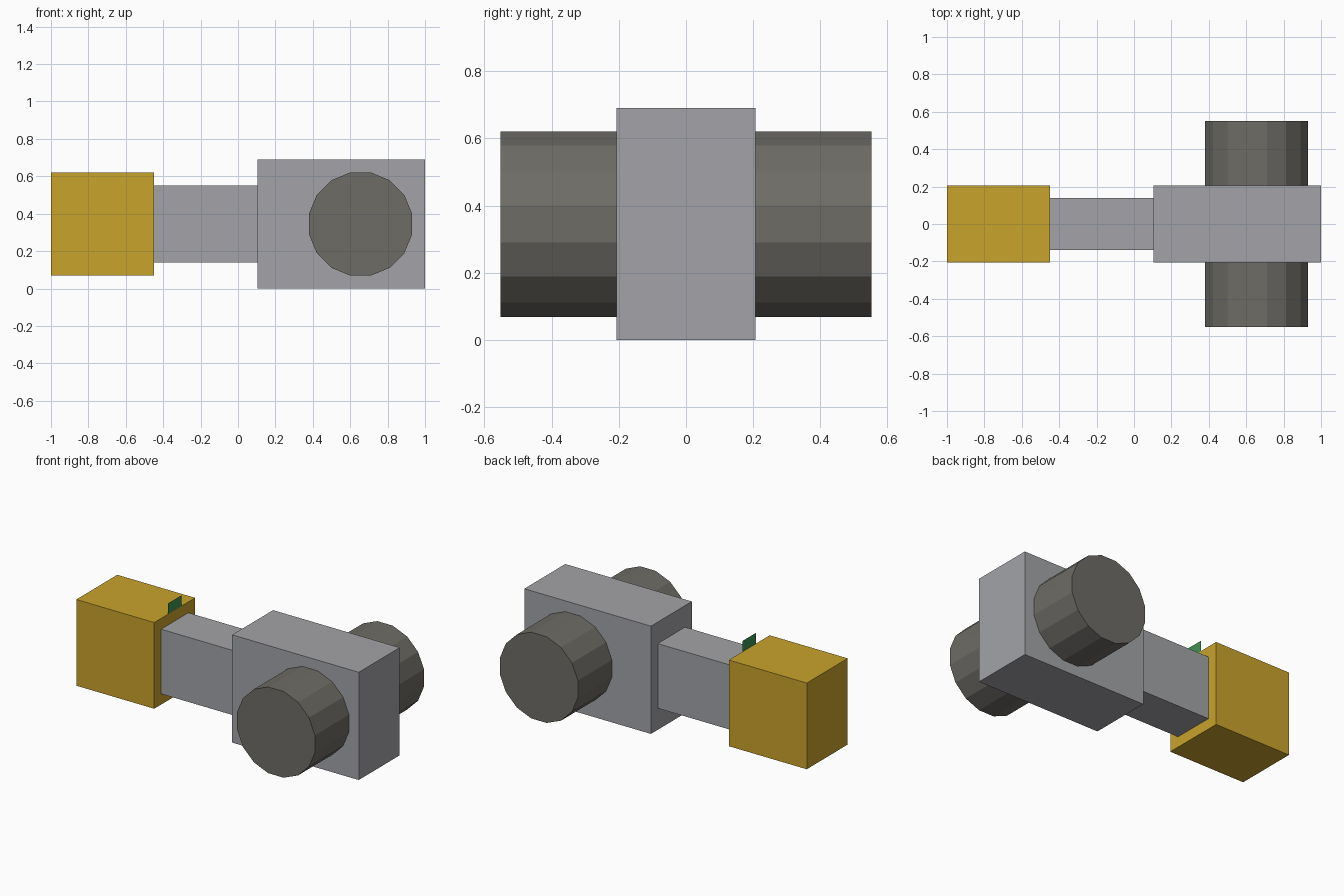
import bpy
import math
from mathutils import Matrix

cube = bpy.data.objects.get("Cube")
if cube:
    bpy.data.objects.remove(cube, do_unlink=True)

U = 2 / 29  # modelling unit: the whole length is 29 units


def material(name, rgb):
    """Flat material from an 8-bit display colour."""
    linear = [((c / 255 + 0.055) / 1.055) ** 2.4 for c in rgb] + [1]
    mat = bpy.data.materials.new(name)
    mat.use_nodes = True
    mat.diffuse_color = linear
    mat.node_tree.nodes["Principled BSDF"].inputs["Base Color"].default_value = linear
    return mat


def finish(name, mat, transform):
    """Name the new primitive, bake its transform into the mesh and colour it."""
    obj = bpy.context.object
    obj.name = obj.data.name = name
    obj.data.transform(transform)
    obj.data.materials.append(mat)
    return obj


def box(name, mat, x0, x1, half_y, z0, z1):
    """Box given in units, measured from the yellow end, centred on y."""
    bpy.ops.mesh.primitive_cube_add(size=1)
    centre = Matrix.Translation((((x0 + x1) / 2 * U) - 1, 0, (z0 + z1) / 2 * U))
    size = Matrix.Diagonal(((x1 - x0) * U, 2 * half_y * U, (z1 - z0) * U, 1))
    return finish(name, mat, centre @ size)


yellow = material("golden yellow", (201, 163, 44))
grey = material("light grey", (163, 164, 168))
dark = material("dark warm grey", (110, 108, 102))
green = material("green", (63, 146, 80))

# Main body, connecting arm and end block
box("body_block", grey, 16, 29, 3, 0, 10)
box("arm", grey, 8, 16, 2, 2, 8)
box("end_block", yellow, 0, 8, 3, 1, 9)

# Round drums on both sides of the body, flats facing up and sideways
SIDES = 16
for name, side in (("front_drum", -1), ("back_drum", 1)):
    bpy.ops.mesh.primitive_cylinder_add(
        vertices=SIDES, radius=4 * U / math.cos(math.pi / SIDES), depth=5 * U)
    place = Matrix.Translation((24 * U - 1, side * 5.5 * U, 5 * U))
    turn = Matrix.Rotation(math.pi / 2, 4, "X") @ Matrix.Rotation(math.pi / SIDES, 4, "Z")
    finish(name, dark, place @ turn)

# Thin upright marker on the inner top edge of the end block
bpy.ops.mesh.primitive_plane_add(size=1)
finish("marker_plate", green,
       Matrix.Translation((8 * U - 1, 0, 9.5 * U))
       @ Matrix.Rotation(math.pi / 2, 4, "Y")
       @ Matrix.Diagonal((U, 2 * U, 1, 1)))
